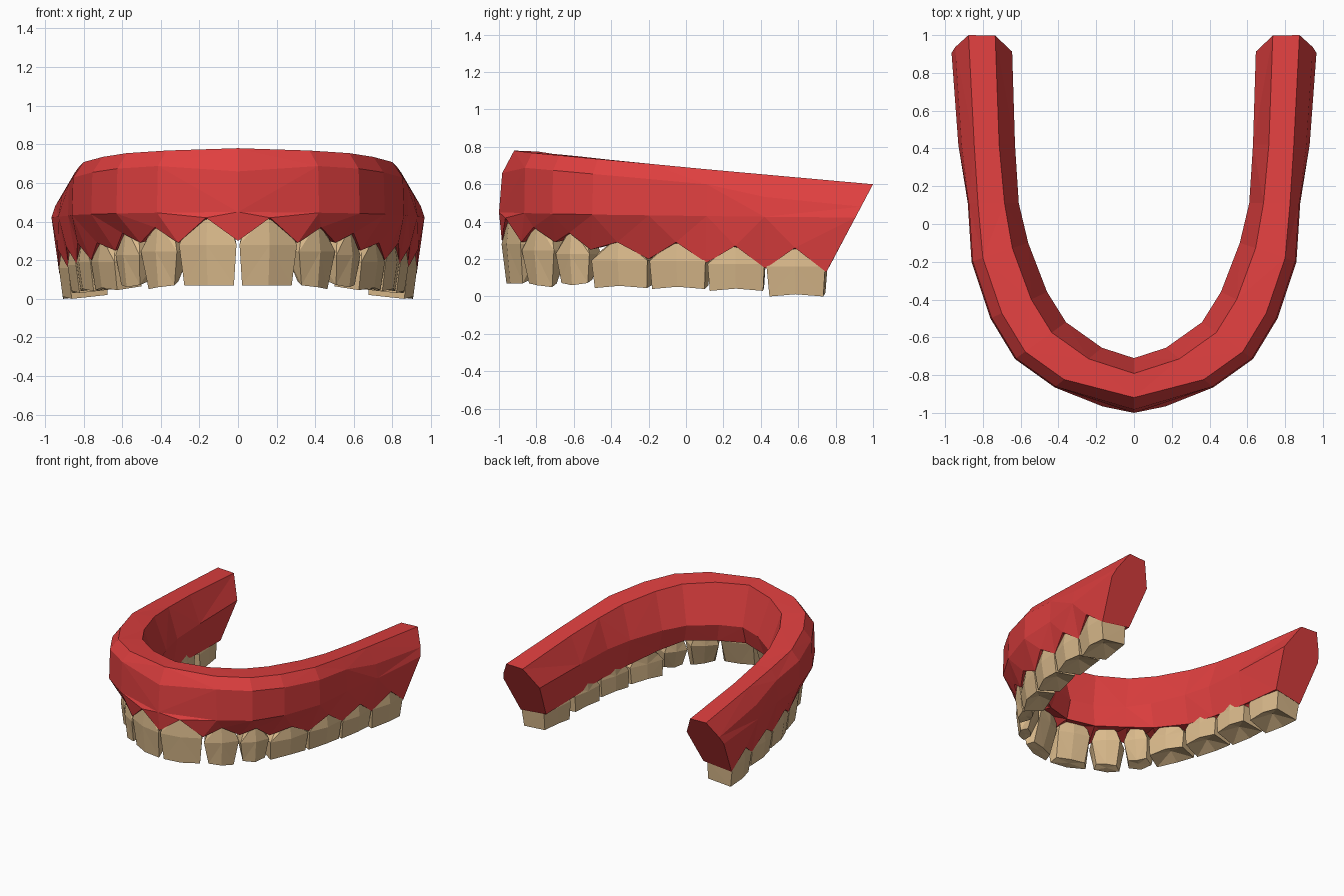
import bpy, bmesh
from mathutils import Vector

if "Cube" in bpy.data.objects:
    bpy.data.objects.remove(bpy.data.objects["Cube"])

def material(name, rgb):
    m = bpy.data.materials.new(name)
    m.diffuse_color = (*rgb, 1)
    m.use_nodes = True
    m.node_tree.nodes["Principled BSDF"].inputs["Base Color"].default_value = m.diffuse_color
    return m

red = material("gum_red", (0.74, 0.05, 0.05))
ivory = material("tooth_ivory", (0.70, 0.49, 0.26))

def finish(bm, name, mat, merge):
    bmesh.ops.recalc_face_normals(bm, faces=bm.faces)
    me = bpy.data.meshes.new(name)
    bm.to_mesh(me)
    bm.free()
    me.materials.append(mat)
    ob = bpy.data.objects.new(name, me)
    bpy.context.collection.objects.link(ob)
    mod = ob.modifiers.new("mirror", 'MIRROR')
    mod.use_mirror_merge = merge
    return ob

# Half arch, one station per tooth boundary: gum outside, gum inside, tooth faces
outer = [Vector(p) for p in [(0, -1.0), (.42, -.865), (.63, -.715), (.76, -.50),
                             (.86, -.2), (.88, .11), (.93, .42), (.966, 1.0)]]
inner = [Vector(p) for p in [(0, -.71), (.17, -.655), (.36, -.52), (.46, -.36),
                             (.56, -.1), (.61, .11), (.63, .42), (.645, 1.0)]]
arch = [Vector(p) for p in [(0, -.985), (.31, -.88), (.505, -.70), (.635, -.51),
                            (.76, -.2), (.835, .11), (.875, .425), (.925, .75)]]
low = [.30, .29, .29, .25, .20, .18, .15, .13]    # gum points between teeth
neck = [.42, .37, .34, .29, .29, .27, .26]        # gum arches over teeth

def gum_point(i, f, z):
    p = inner[i].lerp(outer[i], f)
    y = p.y
    if i == 7:
        y -= max(0, .6 - z) * .53          # slanted back end
    return Vector((p.x, y, z))

# Gum: cross-sections swept round the arch, with a scalloped lower edge
bm = bmesh.new()
rings = []
for i in range(8):
    top = .69 - .09 * outer[i].y
    boxy = 1 <= i <= 5
    sec = [(1, .45 - .004 * i),
           (.98, top - .08) if boxy else (.94, top - .12),
           (.80 if boxy else .72, top), (.28, top - .005),
           (0, .47 - .005 * i), (.14, low[i] + .03)]
    ring = [gum_point(i, f, z) for f, z in sec]
    foot = Vector((*arch[i], low[i]))
    rings.append([bm.verts.new(v) for v in [foot] + ring])
for i in range(7):
    a, b = rings[i], rings[i + 1]
    d = (arch[i + 1] - arch[i]).normalized()
    m = (arch[i] + arch[i + 1]) / 2 + Vector((d.y, -d.x)) * .035
    mid = bm.verts.new((*m, neck[i]))
    for j in (1, 6):
        bm.faces.new((a[0], mid, a[j]))
        bm.faces.new((mid, b[j], a[j]))
        bm.faces.new((mid, b[0], b[j]))
    for j in range(1, 6):
        if (i + j) % 2:
            bm.faces.new((a[j], b[j], b[j + 1]))
            bm.faces.new((a[j], b[j + 1], a[j + 1]))
        else:
            bm.faces.new((a[j], b[j], a[j + 1]))
            bm.faces.new((b[j], b[j + 1], a[j + 1]))
bm.faces.new(rings[7])
finish(bm, "gum", red, True)

# Teeth: faceted lofts set along the arch, blades in front and molars behind
names = ["central_incisor", "lateral_incisor", "canine", "premolar",
         "first_molar", "second_molar", "third_molar"]
base = [.07, .06, .06, .045, .04, .03, .01]
tip = [.86, .72, .78, .93, .94, .94, .92]          # biting edge width
thick = [.13, .13, .14, .16, .18, .20, .21]

def tooth(i):
    p, q = arch[i], arch[i + 1]
    along = (q - p).normalized()
    out = Vector((along.y, -along.x))
    w = (q - p).length / 2 - .006
    c = (p + q) / 2 - out * .005
    front = i < 3
    depth = thick[i]
    back = .8 if front else .88            # inner side narrows on the curve
    edge = .05 if i < 2 else .07 if front else depth * .9
    z0, zt = base[i], neck[i] + .03
    zm = z0 + (neck[i] - z0) * .6
    # (height, outer offset, depth, width scale) from biting edge to root
    levels = [(z0, -.012, edge, tip[i]), (zm, .008, depth, 1),
              (zt, -.01, depth * .85, .75)]
    bm = bmesh.new()
    rows = []
    for k, (z, o, d, s) in enumerate(levels):
        row = []
        for u, v in ((-1, 0), (0, 0), (1, 0), (1, 1), (0, 1), (-1, 1)):
            ww = w * s * (back if v else 1)
            bulge = .025 if u == 0 else 0
            off = o + bulge - v * (d + 1.4 * bulge)
            xy = c + along * u * ww + out * off
            zz = z
            if k == 0:
                zz += .012 * abs(u) * (i == 2) - .01 * u * (i == 1)
                if i > 2 and u == 0:
                    zz += .012
                if v:
                    zz += .02
            if k == 2 and u:
                zz -= .08
            row.append(bm.verts.new((max(xy.x, .008), xy.y, max(zz, 0))))
        rows.append(row)
    for a, b in zip(rows, rows[1:]):
        for j in range(6):
            n = (j + 1) % 6
            if j % 2:
                bm.faces.new((a[j], a[n], b[j]))
                bm.faces.new((a[n], b[n], b[j]))
            else:
                bm.faces.new((a[j], a[n], b[n]))
                bm.faces.new((a[j], b[n], b[j]))
    r = rows[2]
    bm.faces.new((r[0], r[1], r[4], r[5]))
    bm.faces.new((r[1], r[2], r[3], r[4]))
    # biting surface, dipped to a fissure on the back teeth
    r = rows[0]
    dip = sum((v.co for v in r), Vector()) / 6
    dip.z += 0 if front else .045
    d = bm.verts.new(dip)
    for j in range(6):
        bm.faces.new((r[j], r[(j + 1) % 6], d))
    finish(bm, names[i], ivory, False)

for i in range(7):
    tooth(i)

# Rest the lowest cusp on the ground
drop = min(v.co.z for ob in bpy.data.objects for v in ob.data.vertices)
for ob in bpy.data.objects:
    if ob.name == "third_molar":
        for v in ob.data.vertices:
            v.co.z -= drop if v.co.z < .05 else 0
